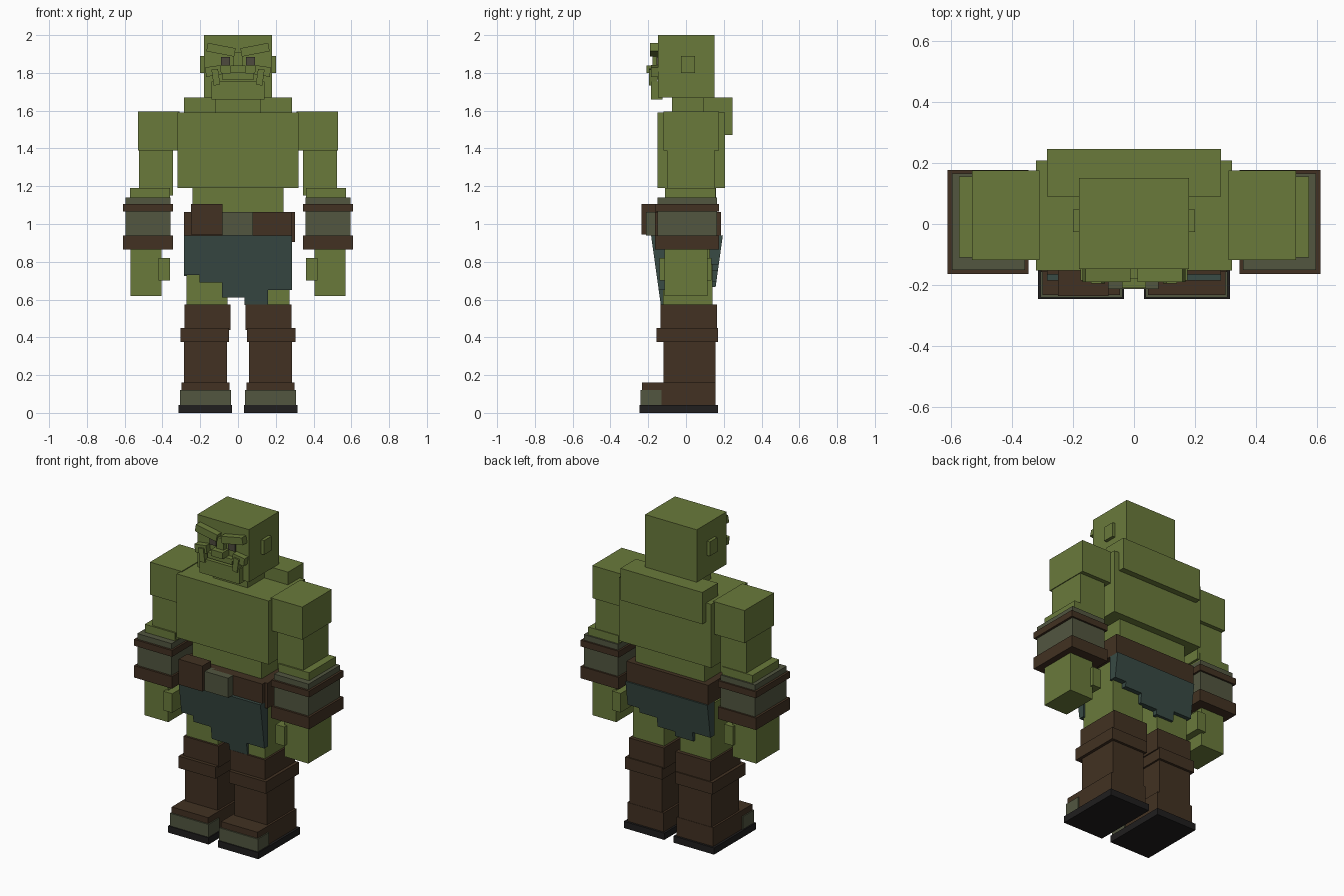
import bpy
import bmesh
import math

cube = bpy.data.objects.get("Cube")
if cube:
    bpy.data.objects.remove(cube, do_unlink=True)


def material(name, rgb):
    m = bpy.data.materials.new(name)
    m.use_nodes = True
    m.diffuse_color = (*rgb, 1)
    m.node_tree.nodes["Principled BSDF"].inputs["Base Color"].default_value = (*rgb, 1)
    return m


skin = material("green_skin", (0.144, 0.195, 0.044))
leather = material("brown_leather", (0.054, 0.031, 0.016))
metal = material("grey_metal", (0.084, 0.093, 0.051))
cloth = material("teal_cloth", (0.040, 0.069, 0.058))
sole = material("black_sole", (0.014, 0.013, 0.013))
eye = material("dark_eye", (0.075, 0.068, 0.048))


def make_object(name, bm, mat):
    bmesh.ops.recalc_face_normals(bm, faces=bm.faces)
    mesh = bpy.data.meshes.new(name)
    bm.to_mesh(mesh)
    bm.free()
    mesh.materials.append(mat)
    obj = bpy.data.objects.new(name, mesh)
    bpy.context.collection.objects.link(obj)
    return obj


def box(name, mat, x, y, z, tilt=0):
    """Box from its ranges; tilt turns it about the y axis."""
    bm = bmesh.new()
    bmesh.ops.create_cube(bm, size=1)
    bmesh.ops.scale(bm, vec=(x[1] - x[0], y[1] - y[0], z[1] - z[0]), verts=bm.verts)
    obj = make_object(name, bm, mat)
    obj.location = [(r[0] + r[1]) / 2 for r in (x, y, z)]
    obj.rotation_euler.y = tilt
    return obj


def pair(name, mat, x, y, z, tilt=0):
    """Mirrored boxes on the left (+x) and right (-x)."""
    box("left_" + name, mat, x, y, z, tilt)
    box("right_" + name, mat, (-x[1], -x[0]), y, z, -tilt)


# Head and neck
box("head", skin, (-0.18, 0.18), (-0.148, 0.15), (1.67, 2.0))
box("neck", skin, (-0.12, 0.12), (-0.075, 0.1), (1.57, 1.68))
pair("ear", skin, (0.17, 0.2), (-0.026, 0.048), (1.80, 1.89))

# Face
pair("brow", skin, (0.015, 0.165), (-0.19, -0.14), (1.9, 1.945), -math.radians(11))
pair("eye", eye, (0.042, 0.09), (-0.157, -0.14), (1.84, 1.885))
pair("cheek", skin, (0.09, 0.172), (-0.185, -0.14), (1.785, 1.835), math.radians(8))
box("nose_bridge", skin, (-0.025, 0.025), (-0.178, -0.14), (1.82, 1.91))
box("nose", skin, (-0.04, 0.04), (-0.21, -0.14), (1.80, 1.84))
box("upper_lip", skin, (-0.085, 0.085), (-0.18, -0.14), (1.765, 1.80))
box("jaw", skin, (-0.14, 0.14), (-0.185, -0.125), (1.66, 1.755))
pair("tusk", skin, (0.1, 0.135), (-0.195, -0.15), (1.735, 1.82), math.radians(8))

# Torso
box("chest", skin, (-0.32, 0.32), (-0.152, 0.207), (1.19, 1.59))
box("back_hump", skin, (-0.285, 0.285), (0.09, 0.245), (1.47, 1.67))
box("belly", skin, (-0.24, 0.24), (-0.108, 0.16), (1.0, 1.2))
box("pelvis", skin, (-0.24, 0.24), (-0.11, 0.13), (0.8, 1.0))

# Arms with bracers
pair("shoulder", skin, (0.31, 0.53), (-0.118, 0.175), (1.39, 1.595))
pair("upper_arm", skin, (0.345, 0.525), (-0.1, 0.15), (1.15, 1.40))
pair("forearm", skin, (0.36, 0.572), (-0.11, 0.155), (0.9, 1.19))
pair("bracer", metal, (0.357, 0.596), (-0.15, 0.165), (0.88, 1.14))
for label, low, high in (("upper", 1.065, 1.105), ("lower", 0.865, 0.94)):
    pair(label + "_bracer_band", leather, (0.345, 0.61), (-0.163, 0.176), (low, high))
pair("hand", skin, (0.405, 0.57), (-0.115, 0.115), (0.62, 0.88))
pair("thumb", skin, (0.36, 0.42), (-0.14, 0.135), (0.70, 0.82))

# Belt and its fittings
box("belt", leather, (-0.285, 0.285), (-0.165, 0.186), (0.938, 1.063))
box("belt_pouch", leather, (-0.248, -0.083), (-0.236, -0.15), (0.945, 1.105))
box("belt_buckle", metal, (-0.083, 0.08), (-0.212, -0.15), (0.94, 1.063))
box("side_pouch", leather, (0.27, 0.302), (-0.14, 0.0), (0.905, 1.063))

# Torn loincloth: stepped hems as (step end, hem height)
TOP = 0.94
hem = [(-0.205, 0.73), (-0.085, 0.69), (0.035, 0.61), (0.16, 0.57), (0.285, 0.65)]


def loincloth(name, side, drop, outer, inner):
    """Stepped panel whose outer face leans inward toward the hem."""
    outline = [(-0.285, TOP)]
    start = -0.285
    for end, z in hem:
        z = TOP - (TOP - z) * drop
        outline += [(start, z), (end, z)]
        start = end
    outline.append((0.285, TOP))
    bm = bmesh.new()
    rings = []
    for is_outer in (True, False):
        ring = []
        for x, z in outline:
            y = outer - 0.14 * (TOP - z) if is_outer else inner
            ring.append(bm.verts.new((-side * x, side * y, z)))
        rings.append(ring)
        bm.faces.new(ring)
    for i in range(len(outline)):
        j = (i + 1) % len(outline)
        bm.faces.new((rings[0][i], rings[0][j], rings[1][j], rings[1][i]))
    make_object(name, bm, cloth)


loincloth("front_loincloth", -1, 1.0, 0.185, 0.11)
loincloth("back_loincloth", 1, 0.74, 0.195, 0.125)

# Legs and boots
pair("thigh", skin, (0.055, 0.272), (-0.122, 0.14), (0.5, 0.92))
pair("boot_top", leather, (0.04, 0.284), (-0.135, 0.163), (0.44, 0.573))
pair("boot_cuff", leather, (0.047, 0.304), (-0.157, 0.17), (0.375, 0.45))
pair("boot_shaft", leather, (0.058, 0.286), (-0.12, 0.155), (0.1, 0.4))
pair("boot_foot", leather, (0.045, 0.299), (-0.232, 0.157), (0.035, 0.16))
pair("toe_cap", metal, (0.037, 0.306), (-0.24, -0.13), (0.035, 0.122))
pair("boot_sole", sole, (0.032, 0.314), (-0.246, 0.17), (0.0, 0.042))
